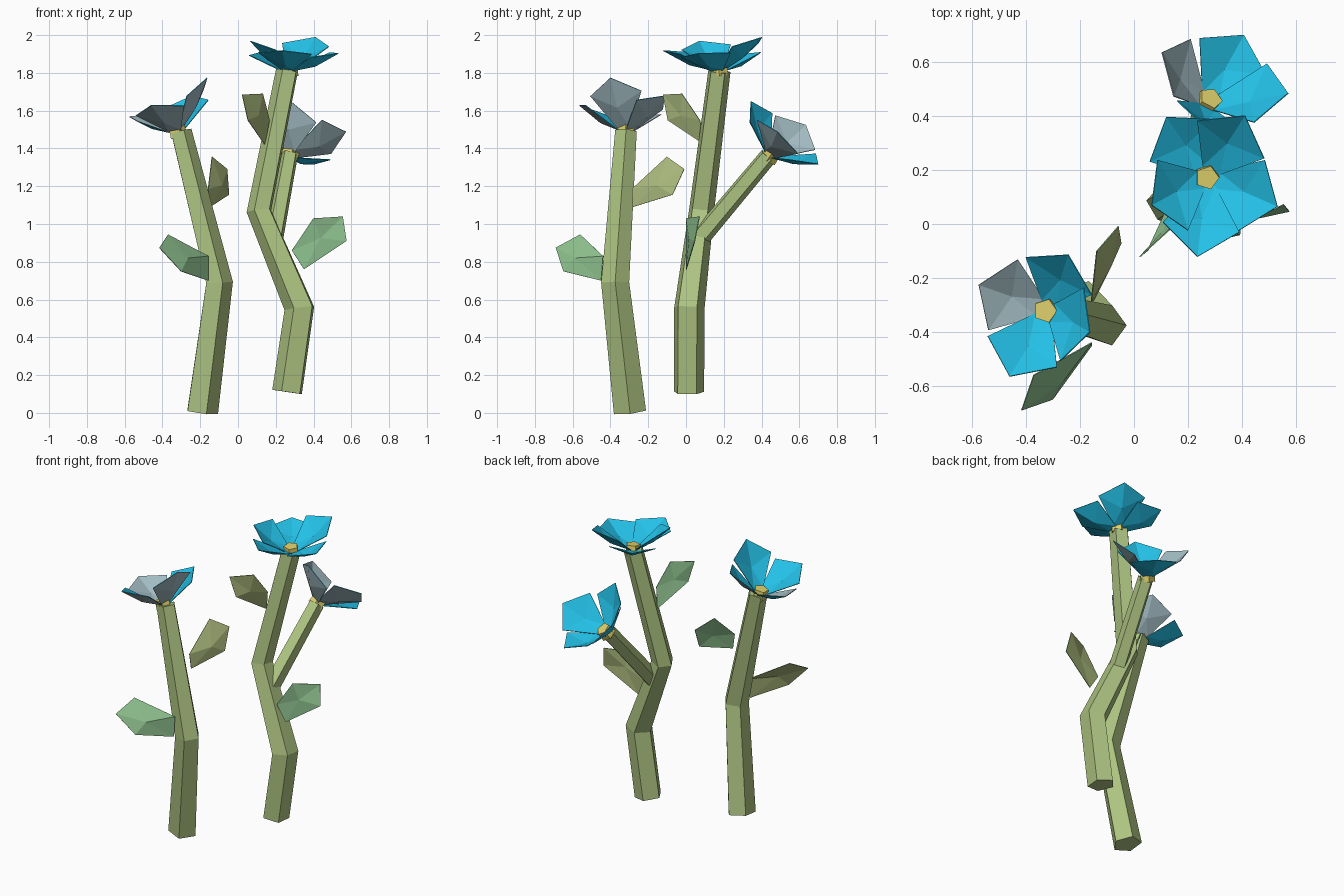
import bpy, math
from mathutils import Vector as V

if "Cube" in bpy.data.objects:
    bpy.data.objects.remove(bpy.data.objects["Cube"])


def material(name, rgb):
    m = bpy.data.materials.new(name)
    m.diffuse_color = (*rgb, 1)
    m.use_nodes = True
    m.node_tree.nodes["Principled BSDF"].inputs["Base Color"].default_value = m.diffuse_color
    return m


STEM = material("stem_green", (0.42, 0.55, 0.22))
LEAF = material("leaf_green", (0.28, 0.55, 0.28))
OLIVE = material("leaf_olive", (0.40, 0.48, 0.20))
BLUE = material("petal_blue", (0.017, 0.53, 0.80))
PALE = material("petal_pale", (0.36, 0.50, 0.54))
YELLOW = material("center_yellow", (0.75, 0.64, 0.15))


def add_mesh(name, verts, faces, mats):
    me = bpy.data.meshes.new(name)
    me.from_pydata([tuple(v) for v in verts], [], faces)
    for m in mats:
        me.materials.append(m)
    ob = bpy.data.objects.new(name, me)
    bpy.context.collection.objects.link(ob)
    return ob


def tube(name, path, radii, phase, mat, n=5):
    """Five-sided tube along a path, capped at both ends."""
    p = [V(q) for q in path]
    verts, faces = [], []
    for i, c in enumerate(p):
        t = V((0, 0, 0))
        if i > 0:
            t += (p[i] - p[i - 1]).normalized()
        if i < len(p) - 1:
            t += (p[i + 1] - p[i]).normalized()
        t.normalize()
        u = (V((1, 0, 0)) - t * t.x).normalized()
        w = t.cross(u)
        for k in range(n):
            a = math.radians(phase) + 2 * math.pi * k / n
            verts.append(c + radii[i] * (math.cos(a) * u + math.sin(a) * w))
    for i in range(len(p) - 1):
        for k in range(n):
            j = (k + 1) % n
            faces.append((i * n + k, i * n + j, i * n + n + j, i * n + n + k))
    faces.append(tuple(reversed(range(n))))
    faces.append(tuple(range(len(verts) - n, len(verts))))
    return add_mesh(name, verts, faces, [mat])


def blade(name, rim, mid, facing, mats):
    """Thin folded blade: a five-point rim fanned around a middle point."""
    rim = [V(q) for q in rim]
    n = len(rim)
    area = V((0, 0, 0))
    for k in range(n):
        area += (rim[k] - mid).cross(rim[(k + 1) % n] - mid)
    if area.dot(V(facing)) < 0:
        rim.reverse()
    ob = add_mesh(name, rim + [mid], [(k, (k + 1) % n, n) for k in range(n)], mats)
    s = ob.modifiers.new("thin", "SOLIDIFY")
    s.thickness = 0.004
    s.offset = -1
    s.material_offset = 1


def flower(name, base, petals):
    """Petals given by tip position, inner and outer colour."""
    base = V(base)
    axis = sum(((V(t) - base) for t, _, _ in petals), V((0, 0, 0))).normalized()
    for i, (tip, inner, outer) in enumerate(petals):
        d = V(tip) - base
        side = axis.cross(d).normalized()
        normal = d.cross(side).normalized()
        root = base + 0.1 * d
        wide = base + 0.62 * d + 0.03 * axis
        rim = [root - 0.035 * side, wide - 0.142 * side, V(tip),
               wide + 0.142 * side, root + 0.035 * side]
        blade(f"{name}_petal_{i + 1}", rim, base + 0.5 * d - 0.02 * normal,
              axis, [inner, outer])
    tube(name + "_center", [base - 0.02 * axis, base + 0.04 * axis],
         [0.05, 0.045], 0, YELLOW)


def leaf(name, rim, facing, bulge):
    mid = (V(rim[0]) + V(rim[4])) * 0.25 + V(rim[2]) * 0.5 + V(bulge)
    blade(name, rim, mid, facing, [LEAF, OLIVE])


# stems
tube("left_stem", [(-0.195, -0.297, 0.006), (-0.105, -0.375, 0.69), (-0.305, -0.318, 1.49)],
     [0.09, 0.078, 0.06], 0, STEM)
tube("right_stem", [(0.265, 0.013, 0.11), (0.33, 0.015, 0.555), (0.115, 0.08, 1.07),
                    (0.262, 0.175, 1.81)], [0.085, 0.085, 0.07, 0.062], 30, STEM)
tube("branch", [(0.19, 0.075, 0.93), (0.27, 0.435, 1.36)], [0.055, 0.05], 30, STEM)

# flowers
flower("left_flower", (-0.32, -0.32, 1.48), [
    ((-0.574, -0.226, 1.57), PALE, BLUE),
    ((-0.244, -0.115, 1.68), BLUE, PALE),
    ((-0.46, -0.563, 1.63), BLUE, PALE),
    ((-0.165, -0.40, 1.775), BLUE, PALE)])
flower("top_flower", (0.27, 0.175, 1.805), [
    ((0.235, -0.12, 1.92), BLUE, BLUE),
    ((0.53, 0.065, 1.905), BLUE, BLUE),
    ((0.41, 0.40, 1.99), BLUE, BLUE),
    ((0.12, 0.395, 1.91), BLUE, BLUE),
    ((0.067, 0.07, 1.97), BLUE, BLUE)])
flower("branch_flower", (0.27, 0.445, 1.36), [
    ((0.57, 0.485, 1.49), BLUE, PALE),
    ((0.407, 0.70, 1.32), BLUE, BLUE),
    ((0.105, 0.635, 1.525), PALE, BLUE),
    ((0.28, 0.345, 1.65), BLUE, PALE)])

# leaves: base, corner, tip, corner, base
leaf("left_stem_low_leaf", [(-0.155, -0.44, 0.83), (-0.37, -0.56, 0.945), (-0.415, -0.69, 0.875),
     (-0.30, -0.65, 0.75), (-0.155, -0.45, 0.70)], (0, -1, 0), (0.02, -0.02, 0))
leaf("left_stem_high_leaf", [(-0.16, -0.285, 1.185), (-0.14, -0.10, 1.355), (-0.06, -0.008, 1.29),
     (-0.05, -0.07, 1.155), (-0.15, -0.28, 1.09)], (-1, 1, 0), (0.02, -0.01, -0.01))
leaf("right_stem_low_leaf", [(0.285, 0.0, 0.86), (0.40, 0.0, 1.03), (0.555, 0.07, 1.04),
     (0.575, 0.045, 0.91), (0.35, 0.0, 0.76)], (0, -1, 0), (0, -0.02, 0))
leaf("right_stem_high_leaf", [(0.165, 0.075, 1.55), (0.13, -0.02, 1.69), (0.02, -0.12, 1.685),
     (0.05, -0.095, 1.55), (0.14, 0.10, 1.42)], (-1, 1, 0), (0.02, -0.01, -0.01))
